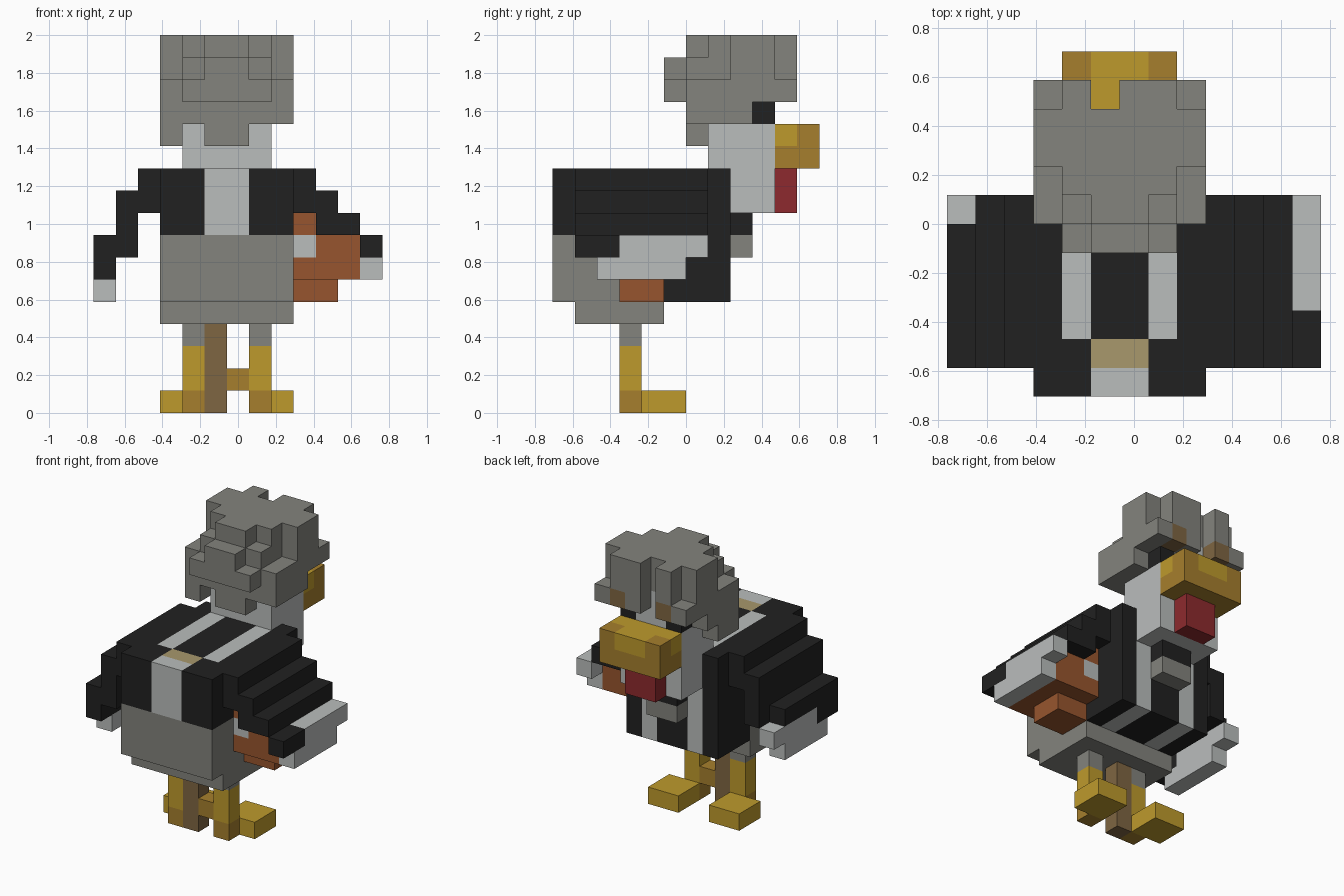
import bpy
import bmesh
from mathutils import Vector

if "Cube" in bpy.data.objects:
    bpy.data.objects.remove(bpy.data.objects["Cube"], do_unlink=True)

UNIT = 2 / 17                      # edge of one block
ORIGIN = Vector((-6.5, -6, 0))     # grid corner, in blocks


def linear(c):
    c /= 255
    return c / 12.92 if c <= 0.04045 else ((c + 0.055) / 1.055) ** 2.4


def make_material(name, rgb):
    colour = [linear(c) for c in rgb] + [1]
    mat = bpy.data.materials.new(name)
    mat.use_nodes = True
    mat.diffuse_color = colour
    bsdf = mat.node_tree.nodes["Principled BSDF"]
    bsdf.inputs["Base Color"].default_value = colour
    bsdf.inputs["Roughness"].default_value = 0.9
    return mat


palette = {
    "grey": (131, 131, 125), "light": (186, 189, 188), "black": (33, 33, 33),
    "ochre": (190, 154, 44), "dark_ochre": (166, 127, 45),
    "brown": (127, 102, 66), "orange": (151, 85, 46),
    "red": (141, 42, 46), "tan": (168, 152, 108),
}
materials = {name: make_material(name, rgb) for name, rgb in palette.items()}
cells = {}                         # block position -> (part, colour)


def fill(part, colour, xs, ys, zs):
    """Fill a box of blocks; each range is (start, end)."""
    for x in range(*xs):
        for y in range(*ys):
            for z in range(*zs):
                cells[x, y, z] = (part, colour)


def mirrored(part, colour, xs, ys, zs):
    """Fill a box and its mirror image about the body's middle."""
    fill(part, colour, xs, ys, zs)
    fill(part, colour, (12 - xs[1], 12 - xs[0]), ys, zs)


def carve(xs, ys, zs):
    for x in range(*xs):
        for y in range(*ys):
            for z in range(*zs):
                cells.pop((x, y, z), None)


# Rump and jacket
fill("rump", "grey", (3, 9), (0, 5), (5, 8))
fill("rump", "grey", (3, 9), (1, 5), (4, 5))
fill("jacket", "black", (3, 9), (0, 8), (8, 11))
fill("jacket", "black", (3, 9), (5, 8), (5, 8))
mirrored("jacket", "light", (4, 5), (2, 8), (8, 11))
mirrored("jacket", "light", (4, 5), (5, 8), (5, 8))
fill("jacket", "light", (5, 7), (0, 1), (8, 11))
fill("jacket", "tan", (5, 7), (1, 2), (10, 11))
fill("chest_knot", "black", (5, 7), (8, 9), (8, 9))
fill("chest_knot", "grey", (5, 7), (8, 9), (7, 8))

# Head, neck, eyes
fill("head", "light", (4, 8), (7, 10), (11, 15))
fill("neck", "light", (4, 8), (8, 10), (9, 11))
mirrored("eyes", "black", (4, 5), (9, 10), (13, 14))

# Beak and wattle
fill("beak", "dark_ochre", (4, 8), (10, 12), (11, 13))
mirrored("beak", "ochre", (4, 5), (10, 11), (12, 13))
fill("beak", "ochre", (5, 7), (10, 12), (12, 13))
fill("wattle", "red", (5, 7), (10, 11), (9, 11))

# Rounded hair with a parting over the brow
fill("hair", "grey", (3, 9), (8, 10), (15, 17))
fill("hair", "grey", (4, 8), (10, 11), (15, 17))
fill("hair", "grey", (4, 8), (7, 8), (15, 17))
fill("hair", "grey", (4, 8), (6, 7), (15, 16))
fill("hair", "grey", (5, 7), (6, 7), (16, 17))
fill("hair", "grey", (5, 7), (5, 6), (15, 16))
fill("hair", "grey", (4, 8), (5, 6), (14, 15))
fill("hair", "grey", (3, 9), (6, 7), (13, 15))
fill("hair", "grey", (4, 8), (10, 11), (14, 15))
mirrored("hair", "grey", (3, 4), (7, 11), (14, 15))
mirrored("hair", "grey", (3, 4), (7, 9), (13, 14))
fill("hair", "grey", (5, 7), (6, 7), (12, 13))
fill("hair", "grey", (3, 4), (6, 8), (12, 13))
mirrored("hair", "brown", (4, 5), (10, 11), (14, 15))
carve((5, 6), (10, 11), (14, 17))

# Left wing, stepping outward and down to pale feather tips
for x, zs in ((9, (9, 11)), (10, (8, 10)), (11, (8, 9))):
    fill("left_wing", "black", (x, x + 1), (1, 7), zs)
fill("left_wing", "black", (12, 13), (1, 3), (7, 8))
fill("left_wing", "light", (12, 13), (3, 7), (7, 8))
fill("left_wing", "light", (12, 13), (2, 6), (6, 7))

# Right wing
for x, zs in ((2, (9, 11)), (1, (7, 10))):
    fill("right_wing", "black", (x, x + 1), (1, 7), zs)
fill("right_wing", "black", (0, 1), (1, 6), (7, 8))
fill("right_wing", "black", (0, 1), (1, 3), (6, 7))
fill("right_wing", "light", (0, 1), (3, 7), (6, 7))
fill("right_wing", "light", (0, 1), (2, 6), (5, 6))

# Bundle carried under the left wing
fill("bundle", "orange", (9, 12), (2, 6), (6, 8))
fill("bundle", "light", (9, 10), (2, 6), (7, 8))
fill("bundle", "orange", (9, 10), (2, 6), (8, 9))
fill("bundle", "orange", (9, 11), (3, 5), (5, 6))

# Legs, feet and cane
mirrored("legs", "grey", (4, 5), (3, 4), (3, 4))
mirrored("legs", "ochre", (4, 5), (3, 4), (1, 3))
mirrored("feet", "dark_ochre", (4, 5), (3, 4), (0, 1))
mirrored("feet", "ochre", (3, 5), (4, 6), (0, 1))
fill("cane", "brown", (5, 6), (3, 4), (0, 4))
fill("cane", "dark_ochre", (6, 7), (3, 4), (1, 2))


def build_part(part):
    """Skin the exposed block sides of a part and merge flat regions."""
    own = {p: c for p, (name, c) in cells.items() if name == part}
    colours = sorted(set(own.values()))
    bm = bmesh.new()
    for pos, colour in own.items():
        for axis in range(3):
            u, v = Vector((0, 0, 0)), Vector((0, 0, 0))
            u[(axis + 1) % 3] = v[(axis + 2) % 3] = 1
            for side in (0, 1):
                near = list(pos)
                near[axis] += 2 * side - 1
                if tuple(near) in cells:
                    continue
                base = Vector(pos)
                base[axis] += side
                ring = [base, base + u, base + u + v, base + v]
                if not side:
                    ring.reverse()
                face = bm.faces.new([bm.verts.new((p + ORIGIN) * UNIT) for p in ring])
                face.material_index = colours.index(colour)
    bmesh.ops.remove_doubles(bm, verts=bm.verts[:], dist=0.001)
    bmesh.ops.dissolve_limit(bm, angle_limit=0.01, verts=bm.verts[:],
                             edges=bm.edges[:], delimit={"MATERIAL"})
    mesh = bpy.data.meshes.new(part)
    bm.to_mesh(mesh)
    bm.free()
    for c in colours:
        mesh.materials.append(materials[c])
    bpy.context.scene.collection.objects.link(bpy.data.objects.new(part, mesh))


for part in sorted({name for name, _ in cells.values()}):
    build_part(part)
